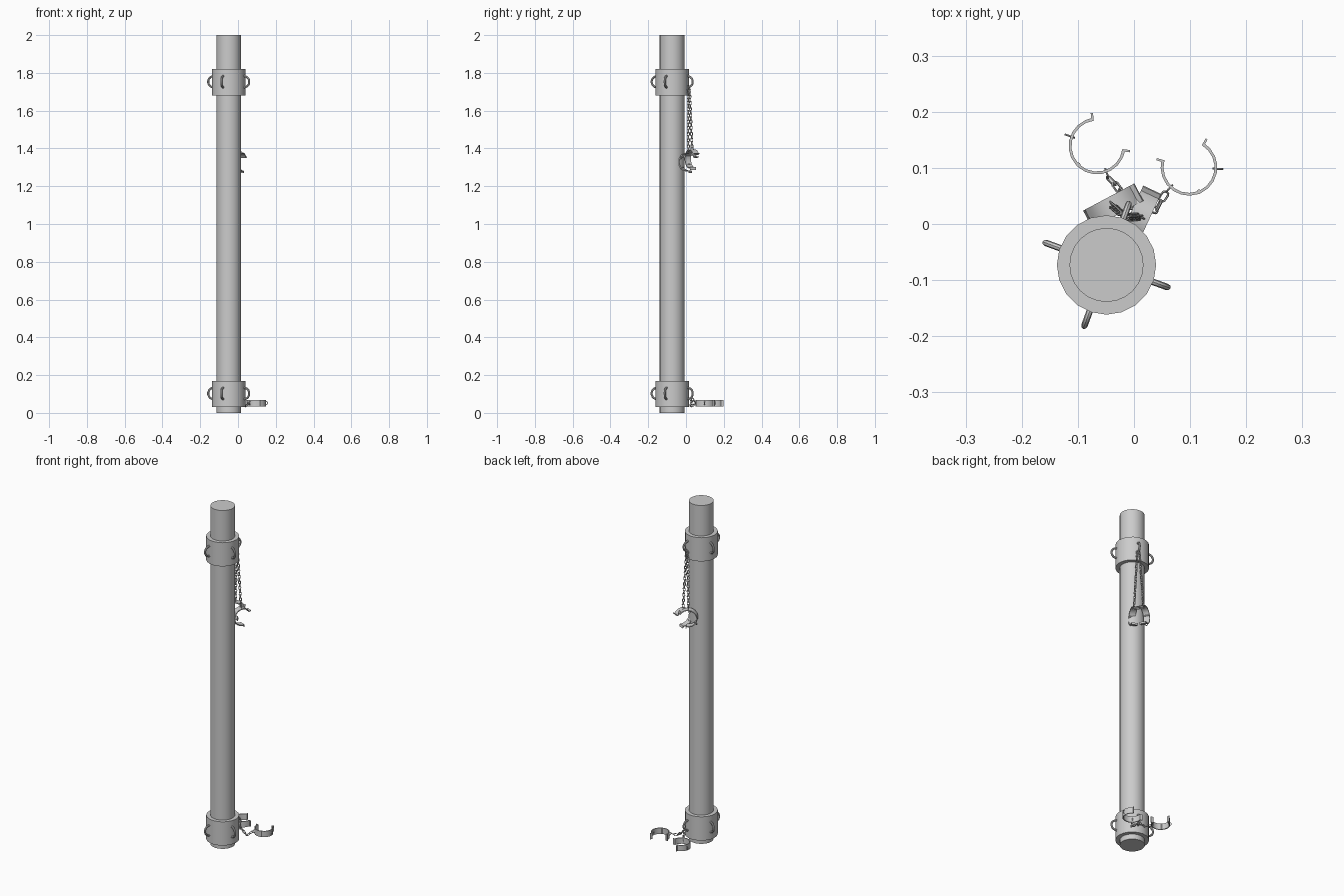
import bpy, bmesh
from math import cos, sin, pi, radians
from mathutils import Matrix, Vector

if "Cube" in bpy.data.objects:
    bpy.data.objects.remove(bpy.data.objects["Cube"])

CX, CY = -0.049, -0.073   # post axis


def finish(bm, name, smooth=True):
    bmesh.ops.recalc_face_normals(bm, faces=bm.faces)
    me = bpy.data.meshes.new(name)
    bm.to_mesh(me)
    bm.free()
    ob = bpy.data.objects.new(name, me)
    bpy.context.collection.objects.link(ob)
    if smooth:
        bpy.ops.object.select_all(action='DESELECT')
        ob.select_set(True)
        bpy.context.view_layer.objects.active = ob
        bpy.ops.object.shade_smooth_by_angle(angle=radians(40))
    return ob


def cylinder(bm, r, z0, z1, x=0, y=0, sides=20, mat=Matrix()):
    bmesh.ops.create_cone(bm, cap_ends=True, segments=sides, radius1=r, radius2=r, depth=z1 - z0,
                          matrix=mat @ Matrix.Translation((x, y, (z0 + z1) / 2)))


def loop(bm, r, wire, mat, stretch=0.0, n=12, m=6):
    """Round or stretched ring lying in the local XY plane."""
    rings = []
    for i in range(n):
        t = 2 * pi * (i + 0.5) / n
        c = Vector((r * cos(t) + (stretch if cos(t) > 0 else -stretch), r * sin(t), 0))
        out = Vector((cos(t), sin(t), 0))
        rings.append([bm.verts.new(mat @ (c + out * wire * cos(2 * pi * k / m)
                                          + Vector((0, 0, wire * sin(2 * pi * k / m)))))
                      for k in range(m)])
    for i in range(n):
        a, b = rings[i], rings[(i + 1) % n]
        for k in range(m):
            bm.faces.new((a[k], a[(k + 1) % m], b[(k + 1) % m], b[k]))


def basis(x, y, z, origin):
    m = Matrix((x, y, z)).transposed().to_4x4()
    m.translation = origin
    return m


def chain(name, points, pitch=0.0165):
    bm = bmesh.new()
    pts = [Vector(p) for p in points]
    k = 0
    for a, b in zip(pts, pts[1:]):
        d = b - a
        count = max(1, round(d.length / pitch))
        d.normalize()
        side = d.cross(Vector((0.35, 0.3, 0.89)) if abs(d.z) < 0.8 else Vector((1, 0.3, 0))).normalized()
        up = d.cross(side)
        for i in range(count):
            p = a.lerp(b, (i + 0.5) / count)
            u, v = (side, up) if k % 2 else (up, -side)
            loop(bm, 0.0062, 0.0022, basis(d, u, v, p), stretch=0.0045, n=10, m=5)
            k += 1
    finish(bm, name)


def cuff(name, mat):
    """Open hinged cuff; the gap faces local +x, the axis is local z."""
    bm = bmesh.new()
    h, ri, ro = 0.0175, 0.0455, 0.0505
    for s in (1, -1):
        # half shell with an outward lip at the open end
        angles = [radians(52 + (177 - 52) * i / 7) for i in range(8)]
        prof = []
        lip = angles[0]
        lip_dir = Vector((cos(lip), sin(lip)))
        tang = Vector((-sin(lip), cos(lip)))
        inner = [Vector((cos(a), sin(a))) * ri for a in angles]
        outer = [Vector((cos(a), sin(a))) * ro for a in angles]
        prof = [lip_dir * (ro + 0.009)] + inner + outer[:0:-1]
        prof += [lip_dir * ro + tang * 0.004, lip_dir * (ro + 0.009) + tang * 0.004]
        low = [bm.verts.new(mat @ Vector((p.x, s * p.y, -h))) for p in prof]
        top = [bm.verts.new(mat @ Vector((p.x, s * p.y, h))) for p in prof]
        n = len(prof)
        # strip caps: inner/outer pairs, then the lip
        for vs in (low, top):
            for i in range(1, 7):
                j = n - 2 - i
                bm.faces.new((vs[i + 1], vs[i + 2], vs[j - 1], vs[j]))
            bm.faces.new((vs[1], vs[2], vs[n - 3], vs[n - 2]))
            bm.faces.new((vs[0], vs[1], vs[n - 2], vs[n - 1]))
        for i in range(n):
            bm.faces.new((low[i], low[(i + 1) % n], top[(i + 1) % n], top[i]))
        # side eyelet
        a = radians(115 * s)
        rad = Vector((cos(a), sin(a), 0))
        loop(bm, 0.0085, 0.002, mat @ basis(rad, Vector((0, 0, 1)), rad.cross(Vector((0, 0, 1))),
                                            rad * (ro + 0.001)), n=10)
    # hinge barrel
    cylinder(bm, 0.004, -h, h, -0.047, 0, 8, mat)
    finish(bm, name)


# post
bm = bmesh.new()
cylinder(bm, 0.066, 0, 2, CX, CY, 24)
finish(bm, "post")

# collars with four rings each
for label, z in (("lower", 0.1), ("upper", 1.75)):
    bm = bmesh.new()
    cylinder(bm, 0.0885, z - 0.07, z + 0.07, CX, CY, 20)
    finish(bm, label + "_collar")
    bm = bmesh.new()
    for k in range(4):
        a = radians(-20 + 90 * k)
        rad = Vector((cos(a), sin(a), 0))
        up = Vector((0, 0, 1))
        loop(bm, 0.03, 0.0058, basis(rad, up, rad.cross(up), Vector((CX, CY, z + 0.003)) + rad * 0.086),
             n=16, m=8)
    finish(bm, label + "_collar_rings")

# ankle cuffs lying flat near the ground
for label, x, y, gap, side in (("left", -0.066, 0.139, 45, -1), ("right", 0.098, 0.101, 112, 1)):
    cuff(label + "_lower_cuff",
         Matrix.Translation((x, y, 0.052)) @ Matrix.Rotation(radians(gap), 4, 'Z'))
    a = radians(gap + 115 * side)
    eye = (x + 0.06 * cos(a), y + 0.06 * sin(a), 0.052)
    mid = (-0.025, 0.06, 0.045) if side < 0 else (0.04, 0.025, 0.035)
    chain(label + "_lower_chain", [(-0.012, 0.03, 0.076), mid, eye])

# wrist cuffs hanging from the upper back ring
for label, x, y, z, turn, start in (("left", -0.038, 0.032, 1.345, 28, (-0.022, 0.018, 1.73)),
                                    ("right", 0.010, 0.013, 1.328, 65, (-0.012, 0.012, 1.73))):
    u = Vector((cos(radians(turn)), sin(radians(turn)), 0))
    up = Vector((0, 0, 1))
    t = radians(-25)
    lx, ly = u * cos(t) + up * sin(t), up * cos(t) - u * sin(t)
    cuff(label + "_upper_cuff", basis(lx, ly, lx.cross(ly), Vector((x, y, z))))
    chain(label + "_upper_chain", [start, (x, y, z + 0.058)])
